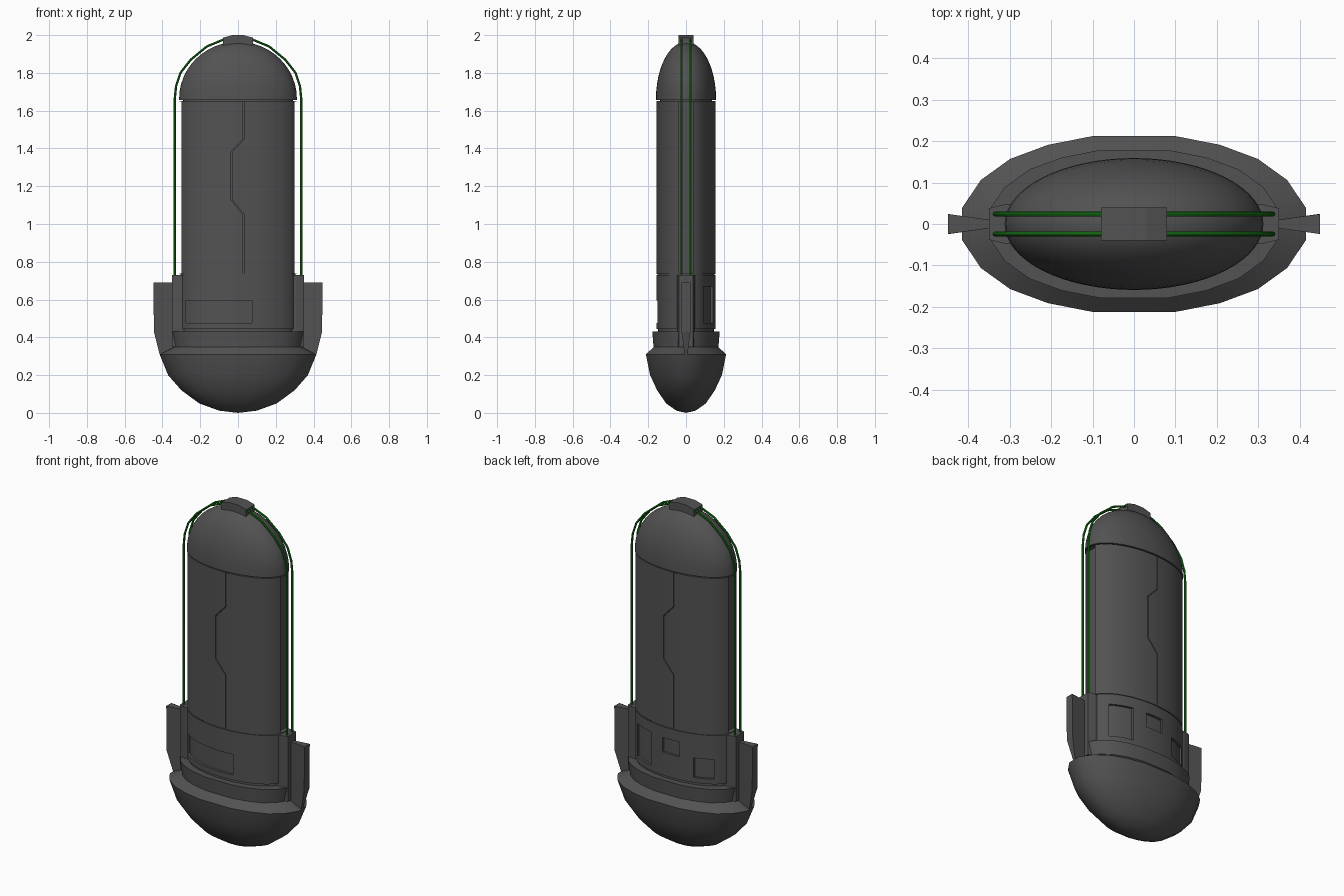
import bpy, bmesh, math

if "Cube" in bpy.data.objects:
    bpy.data.objects.remove(bpy.data.objects["Cube"])

RX, RY = 0.31, 0.157          # body half-widths


def material(name, rgb):
    m = bpy.data.materials.new(name)
    m.diffuse_color = (*rgb, 1)
    m.use_nodes = True
    m.node_tree.nodes["Principled BSDF"].inputs["Base Color"].default_value = m.diffuse_color
    return m


dark = material("dark_shell", (0.085, 0.085, 0.085))
green = material("green_cable", (0.01, 0.2, 0.01))


def finish(name, bm, angle=None):
    bmesh.ops.recalc_face_normals(bm, faces=bm.faces)
    me = bpy.data.meshes.new(name)
    bm.to_mesh(me)
    bm.free()
    ob = bpy.data.objects.new(name, me)
    bpy.context.collection.objects.link(ob)
    me.materials.append(dark)
    if angle:
        smooth(ob, angle)
    return ob


def activate(ob):
    bpy.ops.object.select_all(action='DESELECT')
    ob.select_set(True)
    bpy.context.view_layer.objects.active = ob


def smooth(ob, angle):
    activate(ob)
    bpy.ops.object.shade_smooth_by_angle(angle=math.radians(angle))


def loft(name, outline, rings, angle=None):
    """Stack a unit outline at (z, x scale, y scale); zero scale makes a pole."""
    bm = bmesh.new()
    loops = []
    for z, sx, sy in rings:
        if sx == 0:
            loops.append([bm.verts.new((0, 0, z))])
        else:
            loops.append([bm.verts.new((x * sx, y * sy, z)) for x, y in outline])
    n = len(outline)
    for a, b in zip(loops, loops[1:]):
        for i in range(n):
            j = (i + 1) % n
            if len(a) == 1:
                bm.faces.new((a[0], b[j], b[i]))
            elif len(b) == 1:
                bm.faces.new((a[i], a[j], b[0]))
            else:
                bm.faces.new((a[i], a[j], b[j], b[i]))
    for end in (loops[0], loops[-1]):
        if len(end) > 1:
            bm.faces.new(end)
    return finish(name, bm, angle)


def prism(name, section, y0, y1, turn=1):
    """Extrude an (x, z) section along y; turn = -1 rotates it to the back."""
    bm = bmesh.new()
    a = [bm.verts.new((turn * x, turn * (y0(x) if callable(y0) else y0), z)) for x, z in section]
    b = [bm.verts.new((turn * x, turn * y1, z)) for x, z in section]
    n = len(a)
    for i in range(n):
        j = (i + 1) % n
        bm.faces.new((a[i], a[j], b[j], b[i]))
    if callable(y0):           # curved floor: strips between lower and upper edge
        for side in (a, b):
            for i in range(n // 2 - 1):
                bm.faces.new((side[i], side[i + 1], side[n - 2 - i], side[n - 1 - i]))
    else:
        bm.faces.new(a)
        bm.faces.new(b)
    return finish(name, bm)


def carve(target, cutter):
    cutter.hide_render = True
    activate(target)
    mod = target.modifiers.new("carve", 'BOOLEAN')
    mod.operation, mod.solver, mod.object = 'DIFFERENCE', 'EXACT', cutter
    bpy.ops.object.modifier_apply(modifier=mod.name)
    bpy.data.objects.remove(cutter)


def box(name, x0, x1, y0, y1, z0, z1):
    return prism(name, [(x0, z0), (x1, z0), (x1, z1), (x0, z1)], y0, y1)


ellipse = [(math.cos(2 * math.pi * i / 64), math.sin(2 * math.pi * i / 64)) for i in range(64)]
quarter = [(1, .18), (.89, .5), (.72, .74), (.5, .9), (.24, 1)]
left = [(-x, y) for x, y in reversed(quarter)]
base_outline = quarter + left
base_outline += [(x, -y) for x, y in reversed(base_outline)]

# Low-poly bowl foot with stepped collar
bowl = [(0, 0, 0), (.012, .10, .051), (.05, .205, .105), (.12, .30, .153),
        (.2, .37, .19), (.31, .415, .212), (.348, .337, .172), (.43, .35, .178)]
loft("base_bowl", base_outline, bowl, 38)

# Main body, with a thin horizontal seam between lower band and doors
g = 0.005
body = loft("body", ellipse, [
    (.40, RX - .01, RY - .01), (.445, RX - .01, RY - .01), (.445, RX, RY),
    (.73, RX, RY), (.73, RX - g, RY - g), (.735, RX - g, RY - g),
    (.735, RX, RY), (1.65, RX, RY), (1.65, RX - .02, RY - .02), (1.67, RX - .02, RY - .02)])

# Zigzag door seams on front and back
path = [(.03, .735), (.03, 1.05), (-.035, 1.13), (-.035, 1.38), (.03, 1.45), (.03, 1.66)]
w = 0.003
seam = [(x - w, z) for x, z in path] + [(x + w, z) for x, z in reversed(path)]
for turn in (1, -1):
    carve(body, prism("seam_cutter", seam, -.145, -.2, turn))

# Side channels behind the cables
for s in (1, -1):
    carve(body, box("channel_cutter", s * .283, s * .4, -.038, .038, .737, 1.649))

# Recessed panels: x range, z range, side (back panels use rotated x)
panels = [(-.275, .075, .475, .595, 1), (-.25, -.125, .475, .67, -1),
          (-.045, .065, .58, .665, -1), (.145, .25, .475, .59, -1)]
for x0, x1, z0, z1, turn in panels:
    xs = [x0 + (x1 - x0) * i / 12 for i in range(13)]
    section = [(x, z0) for x in xs] + [(x, z1) for x in reversed(xs)]
    floor = lambda x: -(RY - .014) * math.sqrt(1 - (x / (RX - .014)) ** 2)
    carve(body, prism("panel_cutter", section, floor, -.2, turn))
smooth(body, 30)

# Domed lid with a small overhanging lip
dome = [(1.656, .312, .159)]
for i in range(1, 12):
    t = math.pi / 2 * i / 12
    dome.append((1.662 + .303 * math.sin(t), .312 * math.cos(t), .159 * math.cos(t)))
loft("dome_lid", ellipse, dome + [(1.965, 0, 0)], 35)

# Clamp on top of the lid
prism("top_clamp", [(-.08, 1.945), (.08, 1.945), (.08, 1.986), (.03, 2.0),
                    (-.03, 2.0), (-.08, 1.986)], -.04, .04)

for s, side in ((1, "right"), (-1, "left")):
    # Upright cable socket standing on the collar
    bm = bmesh.new()
    foot = [(.285, -.048), (.31, -.048), (.35, -.038), (.35, .038), (.31, .048), (.285, .048)]
    f = bm.faces.new([bm.verts.new((s * x, y, .35)) for x, y in foot])
    ext = bmesh.ops.extrude_face_region(bm, geom=[f])['geom']
    bmesh.ops.translate(bm, vec=(0, 0, .38), verts=[v for v in ext if isinstance(v, bmesh.types.BMVert)])
    bm.faces.new([v for v in f.verts]) if not f.is_valid else None
    finish(side + "_socket", bm)

    # Wedge fin, thicker at the outer edge
    fin = [(.34, .31, .009), (.415, .31, .008), (.445, .43, .024), (.448, .69, .024), (.34, .69, .009)]
    bm = bmesh.new()
    a = [bm.verts.new((s * x, -t, z)) for x, z, t in fin]
    b = [bm.verts.new((s * x, t, z)) for x, z, t in fin]
    for i in range(5):
        j = (i + 1) % 5
        bm.faces.new((a[i], a[j], b[j], b[i]))
    bm.faces.new(a)
    bm.faces.new(b)
    finish(side + "_fin", bm)

    # Pair of green cables from socket over the lid to the clamp
    for k, y in enumerate((-.024, .024)):
        cu = bpy.data.curves.new(f"{side}_cable_{k + 1}", 'CURVE')
        cu.dimensions = '3D'
        cu.bevel_depth = .006
        cu.bevel_resolution = 2
        cu.use_fill_caps = True
        pts = [(.335, .72), (.335, 1.66), (.328, 1.73), (.305, 1.8), (.25, 1.87),
               (.165, 1.94), (.08, 1.975), (.05, 1.98)]
        sp = cu.splines.new('POLY')
        sp.points.add(len(pts) - 1)
        for p, (x, z) in zip(sp.points, pts):
            p.co = (s * x, y, z, 1)
        ob = bpy.data.objects.new(cu.name, cu)
        bpy.context.collection.objects.link(ob)
        cu.materials.append(green)
        activate(ob)
        bpy.ops.object.convert(target='MESH')
        smooth(bpy.context.object, 40)
